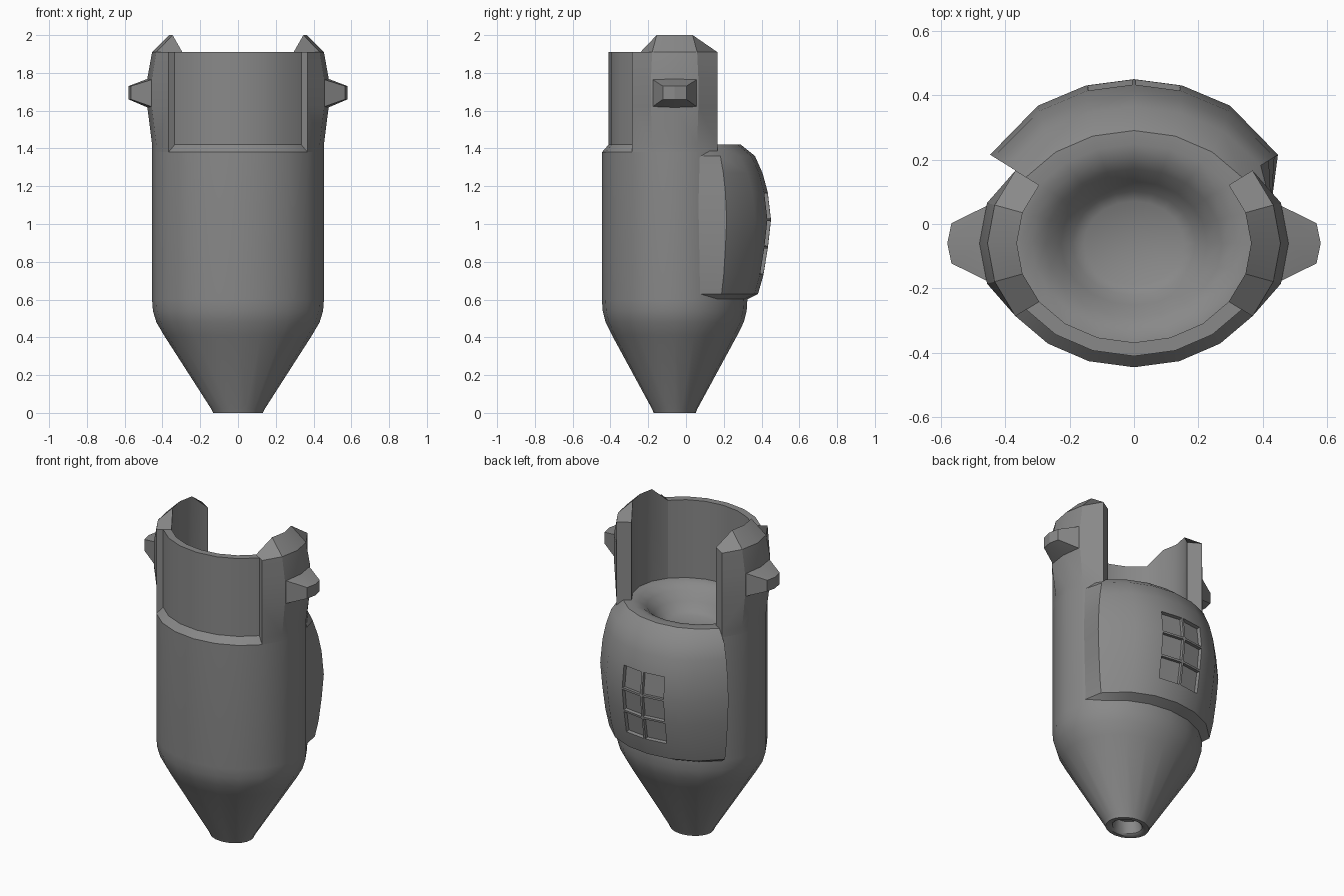
import bpy, bmesh
from math import sin, cos, radians

if "Cube" in bpy.data.objects:
    bpy.data.objects.remove(bpy.data.objects["Cube"], do_unlink=True)

RX, RY, CY = 0.455, 0.385, -0.06   # oval body radii and centre

grey = bpy.data.materials.new("plain_grey")
grey.use_nodes = True
grey.diffuse_color = (0.25, 0.25, 0.25, 1)
grey.node_tree.nodes["Principled BSDF"].inputs["Base Color"].default_value = (0.25, 0.25, 0.25, 1)


def oval(angle, scale, z):
    """Point on the body oval; the angle is measured from the back."""
    a = radians(angle)
    return (RX * scale * sin(a), CY + RY * scale * cos(a), z)


def loft(name, sections, wrap=False, section_closed=True, smooth=30, detail=None):
    """Join a series of equal-length sections into one mesh."""
    bm = bmesh.new()
    cols = [[bm.verts.new(p) for p in s] for s in sections]
    n = len(cols[0])
    pairs = list(zip(cols, cols[1:])) + ([(cols[-1], cols[0])] if wrap else [])
    for a, b in pairs:
        for i in range(n if section_closed else n - 1):
            j = (i + 1) % n
            bm.faces.new((a[i], a[j], b[j], b[i]))
    if not wrap:
        bm.faces.new(cols[0])
        bm.faces.new(cols[-1])
    bmesh.ops.remove_doubles(bm, verts=bm.verts, dist=0.0001)
    bmesh.ops.recalc_face_normals(bm, faces=bm.faces)
    if detail:
        detail(bm)
    mesh = bpy.data.meshes.new(name)
    bm.to_mesh(mesh)
    bm.free()
    mesh.materials.append(grey)
    obj = bpy.data.objects.new(name, mesh)
    bpy.context.collection.objects.link(obj)
    bpy.ops.object.select_all(action='DESELECT')
    obj.select_set(True)
    bpy.context.view_layer.objects.active = obj
    bpy.ops.object.shade_smooth_by_angle(angle=radians(smooth))
    return obj


# Body: hollow nozzle, cone, barrel, bevelled shoulder and dished floor
profile = [(0, 0.08), (0.17, 0.08), (0.2, 0.01), (0.23, 0), (0.29, 0), (0.31, 0.02),
           (0.86, 0.41), (0.95, 0.48), (0.99, 0.54), (1, 0.6), (1, 1.38), (0.91, 1.42),
           (0.8, 1.42), (0.7, 1.41), (0.6, 1.38), (0.5, 1.33), (0.42, 1.29),
           (0.34, 1.27), (0, 1.265)]
loft("body", [[oval(a, s, z) for s, z in profile] for a in range(0, 360, 18)],
     wrap=True, section_closed=False, smooth=40)

# Recessed front wall
loft("front_wall", [[oval(a, s, z) for s, z in
                     ((0.91, 1.41), (0.91, 1.91), (0.8, 1.91), (0.8, 1.41))]
                    for a in range(126, 235, 18)])

# Side posts with raised inner crest, and a tapered peg on each
for side, label in ((1, "left"), (-1, "right")):
    sections = []
    for a in range(54, 127, 18):
        middle = 54 < a < 126
        bulge = 0.055 if middle else 0
        crest = 2.0 if middle else 1.91
        sections.append([oval(side * a, s, z) for s, z in
                         ((1, 1.37), (1, 1.42), (1 + bulge, 1.62), (1 + bulge, 1.77),
                          (1, 1.91), (0.8, crest), (0.8, 1.37))])
    loft(label + "_post", sections, smooth=25)

    sections = []
    for dy in (-0.125, 0, 0.125):
        base, tip = (0.475, 0.58) if dy == 0 else (0.44, 0.567)
        sections.append([(side * base, CY + dy, 1.615), (side * tip, CY + dy / 2, 1.66),
                         (side * tip, CY + dy / 2, 1.73), (side * base, CY + dy, 1.77)])
    loft(label + "_peg", sections, smooth=20)


# Back pack: bulged shell, stepped on the right and faired in on the left
def cut_windows(bm):
    panes = [f for f in bm.faces
             if (c := f.calc_center_median()).y > 0.37 and abs(c.x) < 0.12 and 0.74 < c.z < 1.16]
    bmesh.ops.inset_individual(bm, faces=panes, thickness=0.009, depth=0)
    bmesh.ops.inset_individual(bm, faces=panes, thickness=0.001, depth=-0.022)


offsets = {0: (0, 0.125), 18: (0.009, 0.124), 36: (0.031, 0.116), 54: (0.079, 0.049)}
rows = [(0.6, 0), (0.63, 0.45), (0.73, 0.68), (0.877, 0.87), (1.023, 1),
        (1.17, 0.86), (1.27, 0.64), (1.36, 0.32), (1.42, 0)]


def pack_section(angle):
    ox, oy = offsets[abs(angle)]
    sign = 1 if angle > 0 else -1
    points = []
    for z, f in rows:
        x, y, _ = oval(angle, 0.91 if z > 1.4 else 0.99 if f == 0 else 1, z)
        points.append((x + sign * ox * f, y + oy * f, z))
    return points


def buried_section(angle):
    return [oval(angle, 0.91 if z > 1.4 else 0.985, z) for z, f in rows]


pack = [buried_section(-54)] + [pack_section(a) for a in range(-54, 55, 18)] + [buried_section(72)]
loft("back_pack", pack, smooth=30, detail=cut_windows)
